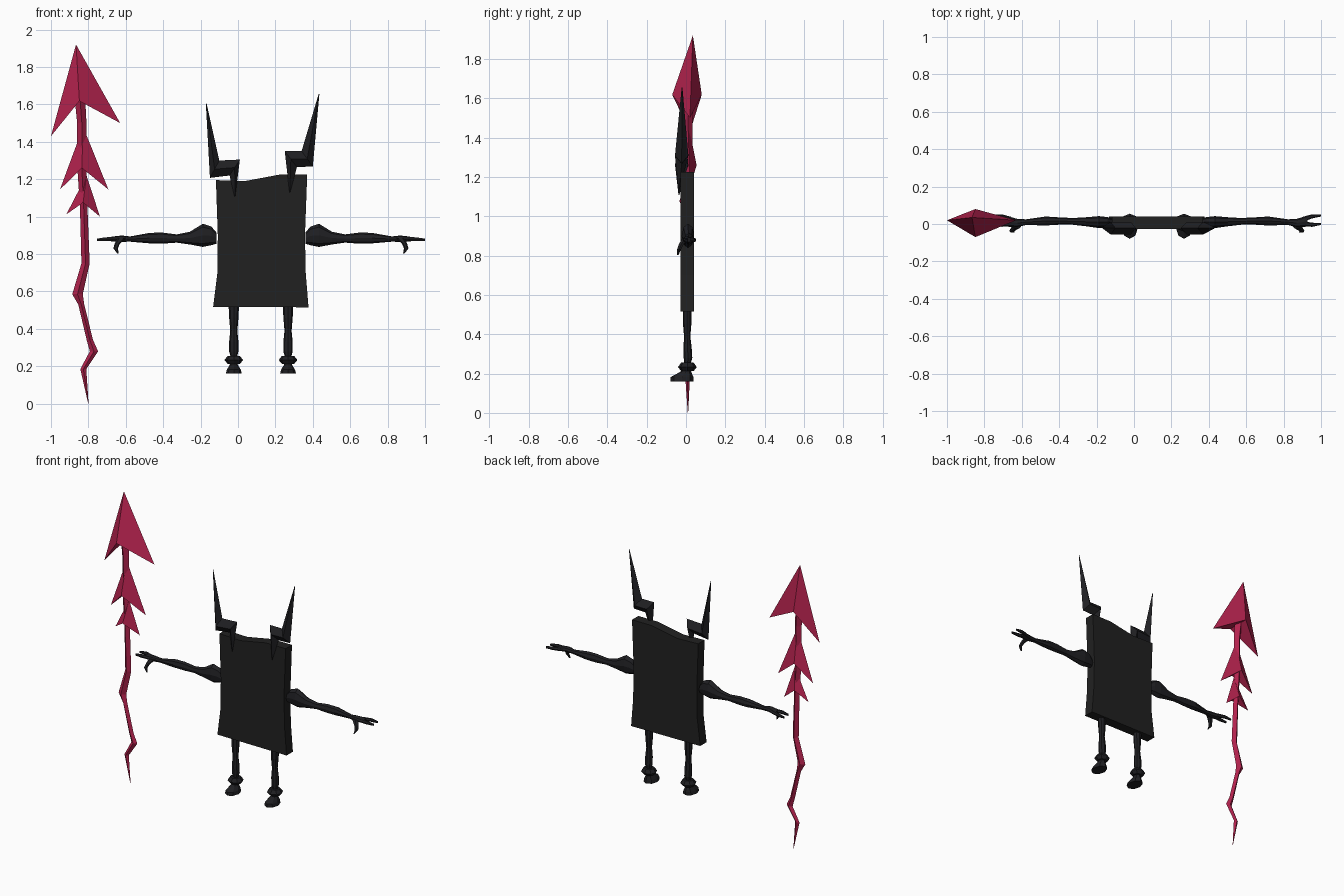
import bpy, bmesh, math
from mathutils import Vector

CX = 0.1225  # symmetry plane of the figure


def material(name, rgb):
    m = bpy.data.materials.new(name)
    m.diffuse_color = (*rgb, 1)
    return m


BODY = material("charcoal", (0.015, 0.015, 0.015))
LIMB = material("blue black", (0.0135, 0.0135, 0.016))
RED = material("crimson", (0.45, 0.016, 0.075))


def make(name, verts, faces, mat):
    bm = bmesh.new()
    vs = [bm.verts.new(v) for v in verts]
    for f in faces:
        bm.faces.new([vs[i] for i in f])
    bmesh.ops.recalc_face_normals(bm, faces=bm.faces)
    me = bpy.data.meshes.new(name)
    bm.to_mesh(me)
    bm.free()
    me.materials.append(mat)
    ob = bpy.data.objects.new(name, me)
    bpy.context.collection.objects.link(ob)
    return ob


def ring(c, u, v, n):
    c, u, v = Vector(c), Vector(u), Vector(v)
    return [c + u * math.cos(2 * math.pi * i / n) + v * math.sin(2 * math.pi * i / n)
            for i in range(n)]


def loft(name, rings, mat):
    n = len(rings[0])
    faces = [(k * n + i, k * n + (i + 1) % n, (k + 1) * n + (i + 1) % n, (k + 1) * n + i)
             for k in range(len(rings) - 1) for i in range(n)]
    last = (len(rings) - 1) * n
    faces += [tuple(range(n)), tuple(range(last, last + n))]
    return make(name, [p for r in rings for p in r], faces, mat)


def along_x(name, s, rows, n, mat):
    # rows: distance from symmetry plane, y, z, half depth, half height
    return loft(name, [ring((CX + s * d, y, z), (0, ry, 0), (0, 0, rz), n)
                       for d, y, z, ry, rz in rows], mat)


def along_z(name, rows, n, mat):
    # rows: x, y, z, half width, half depth
    return loft(name, [ring((x, y, z), (rx, 0, 0), (0, ry, 0), n)
                       for x, y, z, rx, ry in rows], mat)


# Flat slab body with a wavy outline
outline = [(-0.118, 1.195), (0.037, 1.19), (0.225, 1.225), (0.37, 1.225), (0.358, 0.9),
           (0.362, 0.7), (0.377, 0.515), (-0.133, 0.518), (-0.11, 0.7), (-0.108, 0.9)]
n = len(outline)
make("body", [(x, y, z) for y in (-0.027, 0.04) for x, z in outline],
     [tuple(range(n)), tuple(range(n, 2 * n))]
     + [(i, (i + 1) % n, n + (i + 1) % n, n + i) for i in range(n)], BODY)


# Crooked horns: spike, two mitred sections, tip
def horn(name, spike, pairs, tip):
    def section(a, b, y, d):
        mx, mz = (a[0] + b[0]) / 2, (a[1] + b[1]) / 2
        return [Vector((a[0], y, a[1])), Vector((mx, y - d, mz)),
                Vector((b[0], y, b[1])), Vector((mx, y + d, mz))]
    e = 0.002
    ends = [((p[0] - e, p[1]), (p[0] + e, p[1])) for p in (spike, tip)]
    rings = [section(*ends[0], -0.036, e)]
    rings += [section(a, b, -0.022, 0.034) for a, b in pairs]
    rings += [section(*ends[1], -0.02, e)]
    loft(name, rings, LIMB)


horn("left_horn", (-0.017, 1.107),
     [((-0.045, 1.22), (0.01, 1.305)), ((-0.15, 1.207), (-0.1, 1.30))], (-0.17, 1.605))
horn("right_horn", (0.277, 1.13),
     [((0.25, 1.35), (0.315, 1.265)), ((0.34, 1.35), (0.4, 1.268))], (0.433, 1.655))

for side, s in (("left", -1), ("right", 1)):
    # Arm with bulbous shoulder, forearm and palm
    along_x(side + "_arm", s, [
        (0.238, 0.01, 0.885, 0.018, 0.03), (0.265, 0.01, 0.897, 0.027, 0.05),
        (0.31, 0.01, 0.9, 0.032, 0.062), (0.38, 0.012, 0.885, 0.024, 0.034),
        (0.45, 0.014, 0.883, 0.018, 0.022), (0.53, 0.016, 0.885, 0.02, 0.03),
        (0.595, 0.016, 0.885, 0.024, 0.028), (0.70, 0.01, 0.88, 0.015, 0.014),
        (0.745, 0.005, 0.882, 0.022, 0.017), (0.79, 0.012, 0.88, 0.028, 0.014),
        (0.805, 0.016, 0.88, 0.026, 0.011)], 8, LIMB)
    # Two fingers and a hanging thumb
    for i, y in enumerate((0.045, 0.0)):
        along_x(f"{side}_finger_{i + 1}", s, [
            (0.78, 0.012 + (y - 0.02) * 0.5, 0.88, 0.014, 0.012),
            (0.83, y - 0.004, 0.88, 0.011, 0.011), (0.877, y, 0.876, 0.005, 0.007)], 6, LIMB)
    along_z(side + "_thumb", [
        (CX + s * 0.745, -0.006, 0.885, 0.024, 0.018), (CX + s * 0.768, -0.025, 0.855, 0.014, 0.014),
        (CX + s * 0.777, -0.036, 0.83, 0.012, 0.011), (CX + s * 0.764, -0.042, 0.803, 0.004, 0.005)],
        6, LIMB)
    # Leg, anklet and foot
    x = CX + s * 0.145
    along_z(side + "_leg", [
        (x, 0.006, 0.53, 0.028, 0.022), (x, 0.006, 0.46, 0.025, 0.022),
        (x, 0.006, 0.39, 0.019, 0.016), (x, 0.008, 0.33, 0.025, 0.021),
        (x, 0.01, 0.28, 0.025, 0.022), (x, 0.008, 0.25, 0.017, 0.016),
        (x, 0.006, 0.19, 0.017, 0.016)], 8, LIMB)
    along_z(side + "_anklet", [
        (x, 0.007, 0.213, 0.033, 0.032), (x, 0.007, 0.233, 0.05, 0.048),
        (x, 0.007, 0.255, 0.033, 0.032)], 8, LIMB)
    along_z(side + "_foot", [
        (x, -0.02, 0.16, 0.043, 0.059), (x, -0.02, 0.182, 0.037, 0.058),
        (x, -0.004, 0.205, 0.023, 0.032), (x, 0.006, 0.22, 0.017, 0.018)], 8, LIMB)

# Jagged spear shaft with a diamond section
along_z("spear_shaft", [
    (-0.845, 0.01, 1.63, 0.028, 0.03), (-0.835, 0.01, 1.5, 0.025, 0.024),
    (-0.835, 0.01, 1.26, 0.024, 0.022), (-0.825, 0.01, 1.05, 0.02, 0.02),
    (-0.815, 0.008, 0.75, 0.022, 0.02), (-0.858, 0.008, 0.585, 0.028, 0.018),
    (-0.838, 0.008, 0.53, 0.016, 0.018), (-0.792, 0.008, 0.34, 0.017, 0.015),
    (-0.77, 0.008, 0.28, 0.022, 0.014), (-0.827, 0.008, 0.185, 0.016, 0.012),
    (-0.80, 0.01, 0.0, 0.001, 0.001)], 4, RED)

# Stacked barbed spear heads: tip, two barbs, front and back ridge points
for name, tip, left, right, mid, y, d in (
        ("large_head", (-0.866, 1.92), (-1.0, 1.43), (-0.63, 1.5), (-0.848, 1.618), 0.005, 0.075),
        ("middle_head", (-0.828, 1.48), (-0.952, 1.145), (-0.693, 1.145), (-0.835, 1.26), 0.008, 0.046),
        ("small_head", (-0.81, 1.22), (-0.918, 1.012), (-0.738, 1.0), (-0.828, 1.075), 0.004, 0.038)):
    ty = 0.035 if name == "large_head" else 0.01
    make("spear_" + name,
         [(tip[0], ty, tip[1]), (left[0], 0.02, left[1]), (right[0], 0.02, right[1]),
          (mid[0], y - d, mid[1]), (mid[0], y + d, mid[1])],
         [(0, 1, 3), (0, 3, 2), (0, 2, 4), (0, 4, 1), (1, 4, 3), (2, 3, 4)], RED)
